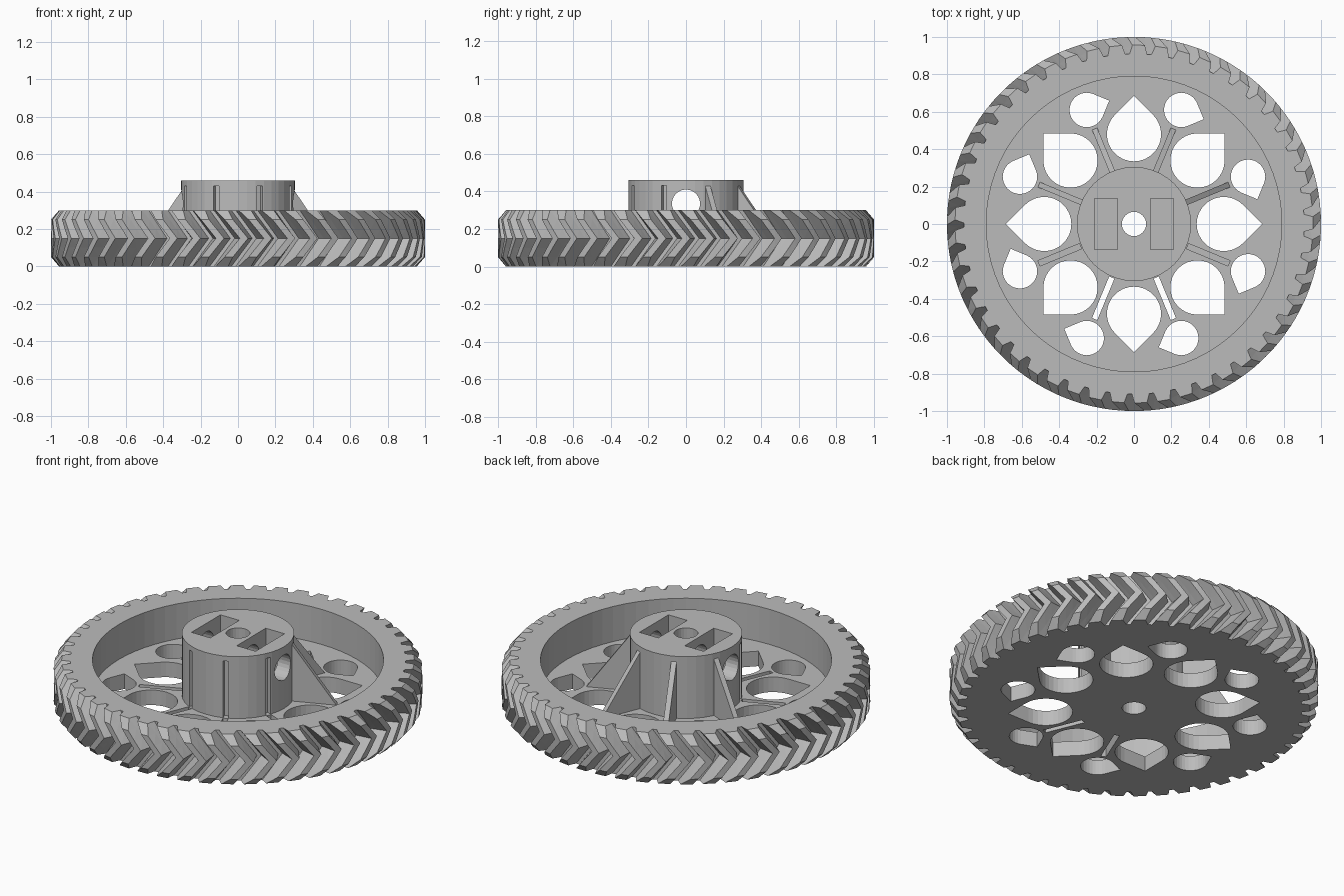
import bpy, bmesh, math
from mathutils import Matrix

if "Cube" in bpy.data.objects:
    bpy.data.objects.remove(bpy.data.objects["Cube"])

TEETH = 49
H = 0.30             # gear height
FLOOR = 0.09         # web thickness
TOP = 0.46           # hub top
HUB_R = 0.305
PITCH = 2 * math.pi / TEETH
TWIST = math.radians(7.0)

grey = bpy.data.materials.new("light_grey")
grey.diffuse_color = (0.5, 0.5, 0.5, 1)
grey.use_nodes = True
grey.node_tree.nodes["Principled BSDF"].inputs["Base Color"].default_value = grey.diffuse_color


def finish(name, bm):
    bmesh.ops.recalc_face_normals(bm, faces=bm.faces)
    me = bpy.data.meshes.new(name)
    bm.to_mesh(me)
    bm.free()
    me.materials.append(grey)
    ob = bpy.data.objects.new(name, me)
    bpy.context.collection.objects.link(ob)
    return ob


def prism(bm, pts, z0, z1, mat=Matrix()):
    """Extrude a closed 2D outline from z0 to z1."""
    lo = [bm.verts.new(mat @ Matrix.Translation((x, y, z0)).translation) for x, y in pts]
    hi = [bm.verts.new(mat @ Matrix.Translation((x, y, z1)).translation) for x, y in pts]
    n = len(pts)
    bm.faces.new(lo[::-1])
    bm.faces.new(hi)
    for i in range(n):
        j = (i + 1) % n
        bm.faces.new((lo[i], lo[j], hi[j], hi[i]))


def circle(r, n):
    return [(r * math.cos(2 * math.pi * i / n), r * math.sin(2 * math.pi * i / n)) for i in range(n)]


def teardrop(dist, ang, r, point):
    """Circle with a 90 degree point facing the angle 'point'."""
    cx, cy = dist * math.cos(ang), dist * math.sin(ang)
    out = [(cx + r * math.sqrt(2) * math.cos(point), cy + r * math.sqrt(2) * math.sin(point))]
    for i in range(25):
        a = point + math.radians(45 + 270 * i / 24)
        out.append((cx + r * math.cos(a), cy + r * math.sin(a)))
    return out


def box_pts(x0, x1, y0, y1):
    return [(x0, y0), (x1, y0), (x1, y1), (x0, y1)]


def cut(ob, bm):
    cutter = finish("cutter", bm)
    cutter.hide_render = True
    mod = ob.modifiers.new("cut", 'BOOLEAN')
    mod.operation = 'DIFFERENCE'
    mod.solver = 'EXACT'
    mod.object = cutter
    bpy.context.view_layer.objects.active = ob
    bpy.ops.object.modifier_apply(modifier=mod.name)
    bpy.data.objects.remove(cutter)


def rot(deg):
    return Matrix.Rotation(math.radians(deg), 4, 'Z')


# Herringbone gear body: tooth outline stacked in twisted layers
def half_width(r):
    return 0.40 - 0.23 * ((r - 0.91) / 0.09) ** 0.9


def outline(z):
    edge = min(z, H - z)
    cap = min(1.0, 0.957 + edge * 0.043 / 0.05)
    turn = TWIST * (edge / (H / 2) - 1)
    pts = []
    for t in range(TEETH):
        for side, radii in ((-1, (0.91, 0.945, cap)), (1, (cap, 0.945, 0.91))):
            for r in radii:
                a = (t + side * half_width(r)) * PITCH + turn
                pts.append((r * math.cos(a), r * math.sin(a), z))
    return pts


bm = bmesh.new()
rings = [[bm.verts.new(p) for p in outline(z)] for z in (0, 0.05, 0.1, 0.15, 0.2, 0.25, H)]
n = len(rings[0])
sides = []
for a, b in zip(rings, rings[1:]):
    for i in range(n):
        j = (i + 1) % n
        sides.append(bm.faces.new((a[i], a[j], b[j], b[i])))
bm.faces.new(rings[0][::-1])
bm.faces.new(rings[-1])
bmesh.ops.triangulate(bm, faces=sides)
gear = finish("herringbone_gear", bm)

# Dish inside the rim
bm = bmesh.new()
prism(bm, circle(0.79, 72), FLOOR, 0.6)
cut(gear, bm)

# Web openings: large teardrops outward, small ones tangential, shaft hole, slots
bm = bmesh.new()
prism(bm, circle(0.065, 24), -0.2, 0.6)
for k in range(8):
    a = k * math.pi / 4
    prism(bm, teardrop(0.48, a, 0.145, a), -0.2, 0.25)
    a += math.pi / 8
    prism(bm, teardrop(0.66, a, 0.092, a - math.pi / 2), -0.2, 0.25)
for deg, z0 in ((-67.5, -0.2), (-112.5, -0.2), (-22.5, 0.05), (-157.5, 0.05)):
    prism(bm, box_pts(0.31, 0.55, -0.015, 0.015), z0, 0.25, rot(deg))
cut(gear, bm)

# Hub
bm = bmesh.new()
prism(bm, circle(HUB_R, 40), FLOOR, TOP)
hub = finish("hub", bm)

# Shaft hole, two nut pockets and the rib grooves on the front half
bm = bmesh.new()
prism(bm, circle(0.065, 24), 0, 0.6)
for s in (-1, 1):
    prism(bm, box_pts(s * 0.15 - 0.062, s * 0.15 + 0.062, -0.137, 0.137), 0.22, 0.6)
for deg in (-22.5, -67.5, -112.5, -157.5):
    prism(bm, box_pts(0.275, 0.35, -0.015, 0.015), 0, 0.43, rot(deg))
cut(hub, bm)

# Cross hole for the set screws
bm = bmesh.new()
prism(bm, circle(0.075, 24), -0.5, 0.5,
      Matrix.Translation((0, 0, 0.335)) @ Matrix.Rotation(math.pi / 2, 4, 'Y'))
cut(hub, bm)

# Triangular ribs on the back half
for i, deg in enumerate((22.5, 67.5, 112.5, 157.5)):
    bm = bmesh.new()
    prism(bm, [(0.295, FLOOR), (0.55, FLOOR), (0.295, 0.44)], -0.015, 0.015,
          rot(deg) @ Matrix.Rotation(math.pi / 2, 4, 'X'))
    finish("rib_%d" % (i + 1), bm)
